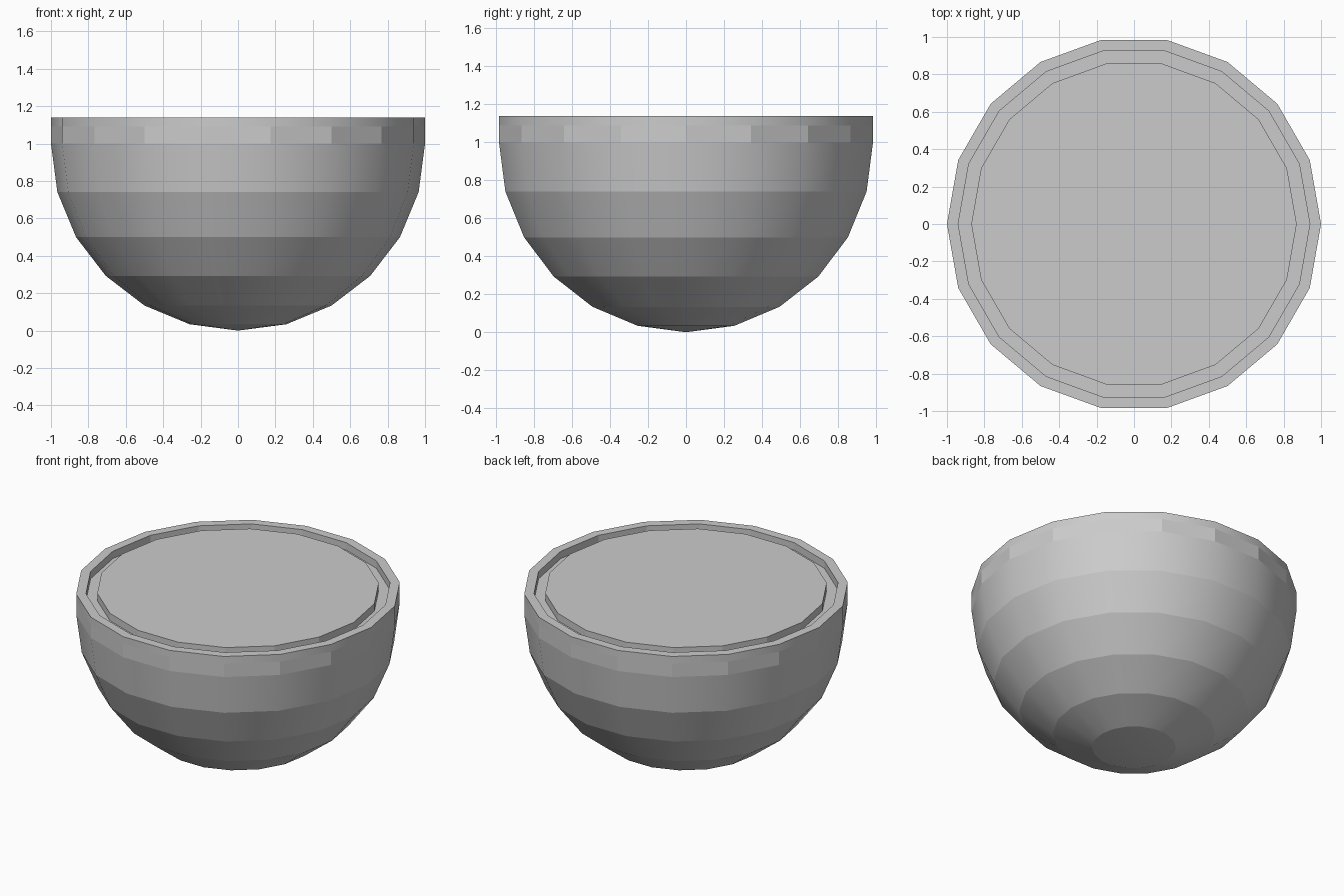
import bpy, bmesh, math

if "Cube" in bpy.data.objects:
    bpy.data.objects.remove(bpy.data.objects["Cube"])

SIDES = 18
RIM_Z = 1.14
GROOVE_Z = 1.09


def lathe(name, profile, flat_rows=()):
    """Revolve (radius, z) points; shading is smooth around, creased between rows."""
    bm = bmesh.new()
    rings = []
    for r, z in profile:
        if r == 0:
            rings.append([bm.verts.new((0, 0, z))] * SIDES)
        else:
            rings.append([bm.verts.new((r * math.cos(math.tau * i / SIDES),
                                        r * math.sin(math.tau * i / SIDES), z))
                          for i in range(SIDES)])
    for row, (a, b) in enumerate(zip(rings, rings[1:])):
        for i in range(SIDES):
            j = (i + 1) % SIDES
            corners = list(dict.fromkeys((a[i], a[j], b[j], b[i])))
            face = bm.faces.new(corners)
            face.smooth = row not in flat_rows
    # crease the horizontal ring edges
    for e in bm.edges:
        v, w = e.verts
        if abs(v.co.z - w.co.z) < 1e-5 and abs(v.co.length - w.co.length) < 1e-5:
            e.smooth = False
    bmesh.ops.recalc_face_normals(bm, faces=bm.faces)
    mesh = bpy.data.meshes.new(name)
    bm.to_mesh(mesh)
    bm.free()
    obj = bpy.data.objects.new(name, mesh)
    bpy.context.collection.objects.link(obj)
    return obj


# Half-sphere bowl, upright rim, shallow groove and the flush top disc
bowl = [(0, 0)] + [(math.sin(math.radians(a)), 1 - math.cos(math.radians(a)))
                   for a in range(15, 91, 15)]
rim = [(1, GROOVE_Z), (1, RIM_Z), (0.94, RIM_Z)]
groove = [(0.94, GROOVE_Z), (0.87, GROOVE_Z)]
top = [(0.87, RIM_Z), (0, RIM_Z)]
lathe("bowl_with_grooved_top", bowl + rim + groove + top, flat_rows=(6, 9, 11))
